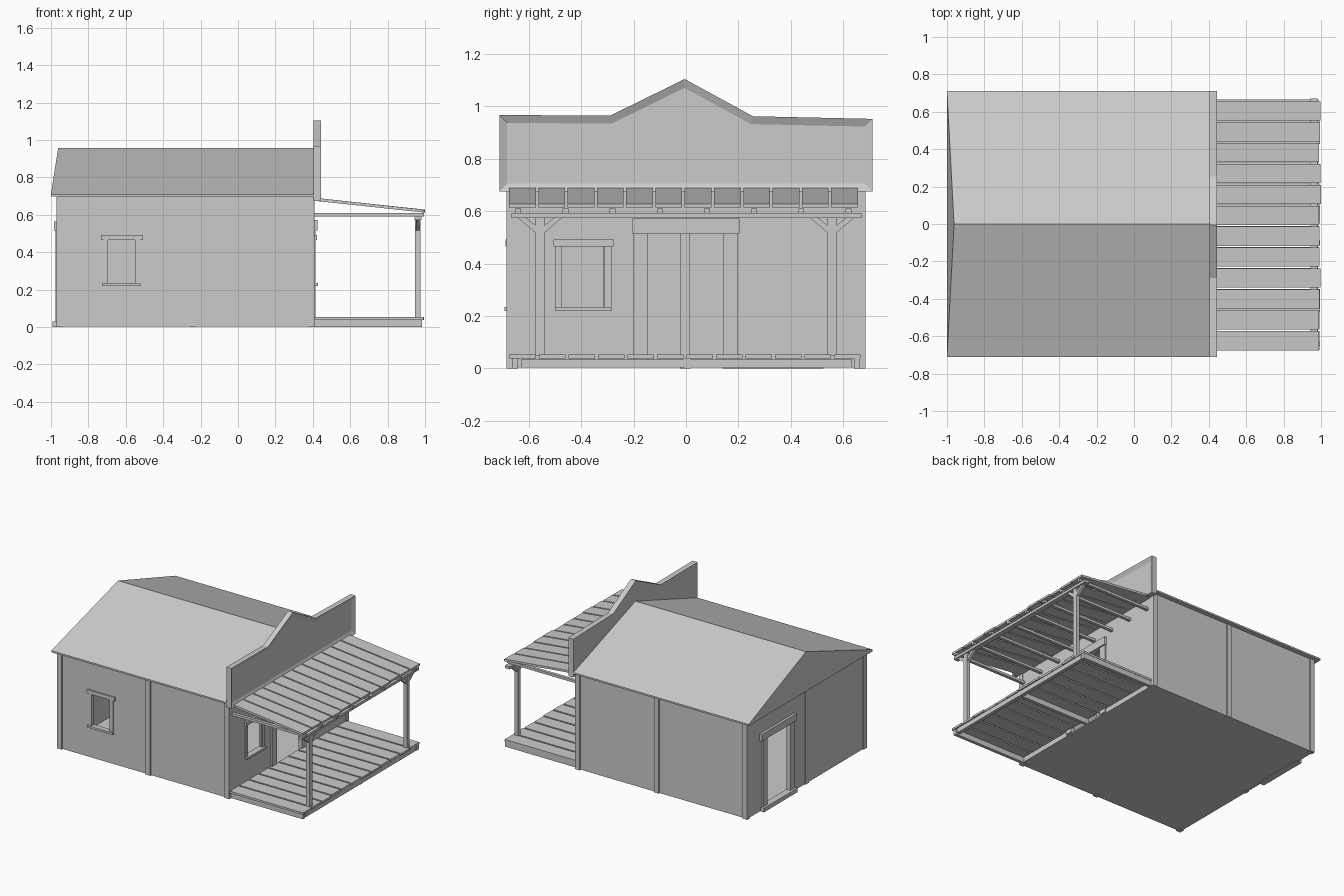
import bpy, bmesh, random
from mathutils import Vector

if "Cube" in bpy.data.objects:
    bpy.data.objects.remove(bpy.data.objects["Cube"])

random.seed(4)


def finish(name, bm):
    bmesh.ops.recalc_face_normals(bm, faces=bm.faces[:])
    me = bpy.data.meshes.new(name)
    bm.to_mesh(me)
    bm.free()
    ob = bpy.data.objects.new(name, me)
    bpy.context.collection.objects.link(ob)
    return ob


def prism(name, pts, axis, a, b, inset=None):
    """Extrude a 2D profile along an axis; optionally recess the far face."""
    place = {'x': lambda p, t: (t, p[0], p[1]),
             'y': lambda p, t: (p[0], t, p[1]),
             'z': lambda p, t: (p[0], p[1], t)}[axis]
    bm = bmesh.new()
    face = bm.faces.new([bm.verts.new(place(p, a)) for p in pts])
    new = bmesh.ops.extrude_face_region(bm, geom=[face], use_keep_orig=True)['geom']
    bmesh.ops.translate(bm, verts=[v for v in new if isinstance(v, bmesh.types.BMVert)],
                        vec=Vector(place((0, 0), b - a)))
    bmesh.ops.recalc_face_normals(bm, faces=bm.faces[:])
    if inset:
        far = [f for f in new if isinstance(f, bmesh.types.BMFace)]
        bmesh.ops.inset_region(bm, faces=far, thickness=inset[0], use_even_offset=True)
        bmesh.ops.translate(bm, verts=far[0].verts[:], vec=Vector(place((0, 0), -inset[1])))
    return finish(name, bm)


def box(name, x0, x1, y0, y1, z0, z1):
    return prism(name, [(x0, y0), (x1, y0), (x1, y1), (x0, y1)], 'z', z0, z1)


def cut(ob, *bounds):
    cutter = box("cutter", *bounds)
    cutter.hide_render = True
    mod = ob.modifiers.new("cut", 'BOOLEAN')
    mod.operation, mod.object, mod.solver = 'DIFFERENCE', cutter, 'EXACT'
    bpy.context.view_layer.objects.active = ob
    bpy.ops.object.modifier_apply(modifier=mod.name)
    bpy.data.objects.remove(cutter)


# Hollow walls with door and window openings
walls = box("walls", -0.965, 0.405, -0.677, 0.677, 0.003, 0.7)
cut(walls, -0.95, 0.39, -0.662, 0.662, 0.012, 0.69)
cut(walls, 0.35, 0.45, -0.475, -0.315, 0.235, 0.465)     # porch window
cut(walls, 0.35, 0.45, -0.147, 0.143, 0.013, 0.515)      # porch door
cut(walls, -0.70, -0.545, -0.72, -0.62, 0.235, 0.465)    # side window
cut(walls, -1.0, -0.92, 0.20, 0.46, 0.03, 0.515)         # back door

# Wall posts at the corners, side middles and back middle
for x in (-0.97, -0.26, 0.373):
    for y in (-0.685, 0.65):
        box("wall_post", x, x + 0.036, y, y + 0.035, 0, 0.695)
box("back_wall_post", -0.97, -0.934, -0.022, 0.016, 0, 0.695)

# Main roof, with the back end leaning slightly inward
bm = bmesh.new()
X0, X1, Y = -1.0, 0.41, 0.71
low = [bm.verts.new(c) for c in ((X0, -Y, 0.698), (X1, -Y, 0.698), (X1, Y, 0.698), (X0, Y, 0.698))]
top = [bm.verts.new(c) for c in ((X0, -Y, 0.71), (X1, -Y, 0.71), (X1, Y, 0.71), (X0, Y, 0.71))]
rb, rf = bm.verts.new((-0.962, 0, 0.956)), bm.verts.new((X1, 0, 0.956))
bm.faces.new(low)
for i in range(4):
    j = (i + 1) % 4
    bm.faces.new((low[i], low[j], top[j], top[i]))
for f in ((top[0], top[1], rf, rb), (top[2], top[3], rb, rf), (top[1], top[2], rf), (top[3], top[0], rb)):
    bm.faces.new(f)
finish("main_roof", bm)

# False front with recessed panel
prism("false_front", [(-0.712, 0.675), (0.712, 0.675), (0.712, 0.952), (0.255, 0.962),
                      (-0.005, 1.104), (-0.29, 0.964), (-0.712, 0.967)],
      'x', 0.405, 0.445, inset=(0.03, 0.014))

# Porch window and door trim
for y in (-0.5, -0.31):
    box("porch_window_jamb", 0.385, 0.414, y, y + 0.025, 0.233, 0.467)
box("porch_window_header", 0.385, 0.422, -0.506, -0.277, 0.465, 0.492)
box("porch_window_sill", 0.385, 0.428, -0.5, -0.285, 0.22, 0.235)
for y in (-0.2, 0.143):
    box("porch_door_jamb", 0.385, 0.415, y, y + 0.054, 0.01, 0.517)
box("porch_door_header", 0.385, 0.425, -0.205, 0.205, 0.515, 0.572)

# Side window trim
for x in (-0.72, -0.55):
    box("side_window_jamb", x, x + 0.025, -0.684, -0.655, 0.233, 0.467)
box("side_window_header", -0.732, -0.508, -0.689, -0.655, 0.465, 0.492)
box("side_window_sill", -0.727, -0.52, -0.693, -0.655, 0.22, 0.235)

# Back door trim
for y in (0.15, 0.46):
    box("back_door_jamb", -0.977, -0.945, y, y + 0.05, 0.01, 0.517)
box("back_door_header", -0.983, -0.945, 0.135, 0.535, 0.515, 0.565)
box("back_door_threshold", -0.993, -0.945, 0.14, 0.525, 0, 0.03)

# Porch deck planks and roof planks
for i in range(12):
    y = -0.673 + 0.1125 * i
    box("deck_plank", 0.405, 0.995 - random.uniform(0, 0.01), y, y + 0.101, 0.038, 0.053)
    y = -0.675 + 0.1117 * i
    e = random.uniform(-0.012, 0)
    prism("porch_roof_plank", [(0.41, 0.675), (1 + e, 0.613), (1 + e, 0.628), (0.41, 0.691)],
          'y', y, y + 0.102)

# Deck frame
for y in (-0.663, -0.006, 0.64):
    box("deck_joist", 0.405, 0.985, y, y + 0.023, 0, 0.038)
for y0, y1 in ((-0.628, -0.006), (0.015, 0.632)):
    box("deck_front_board", 0.96, 0.985, y0, y1, 0.003, 0.036)

# Porch roof joists and beam
for i in range(8):
    y = -0.64 + 0.18 * i
    box("porch_joist", 0.405, 0.995, y - 0.011, y + 0.011, 0.592, 0.61)
box("porch_beam", 0.945, 0.982, -0.665, 0.67, 0.573, 0.592)

# Porch posts with diagonal braces
for c in (-0.557, 0.557):
    box("porch_post", 0.947, 0.975, c - 0.017, c + 0.017, 0.05, 0.575)
    for s in (-1, 1):
        prism("porch_brace", [(c + s * 0.014, 0.515), (c + s * 0.014, 0.543),
                              (c + s * 0.052, 0.574), (c + s * 0.084, 0.574)], 'x', 0.951, 0.971)
